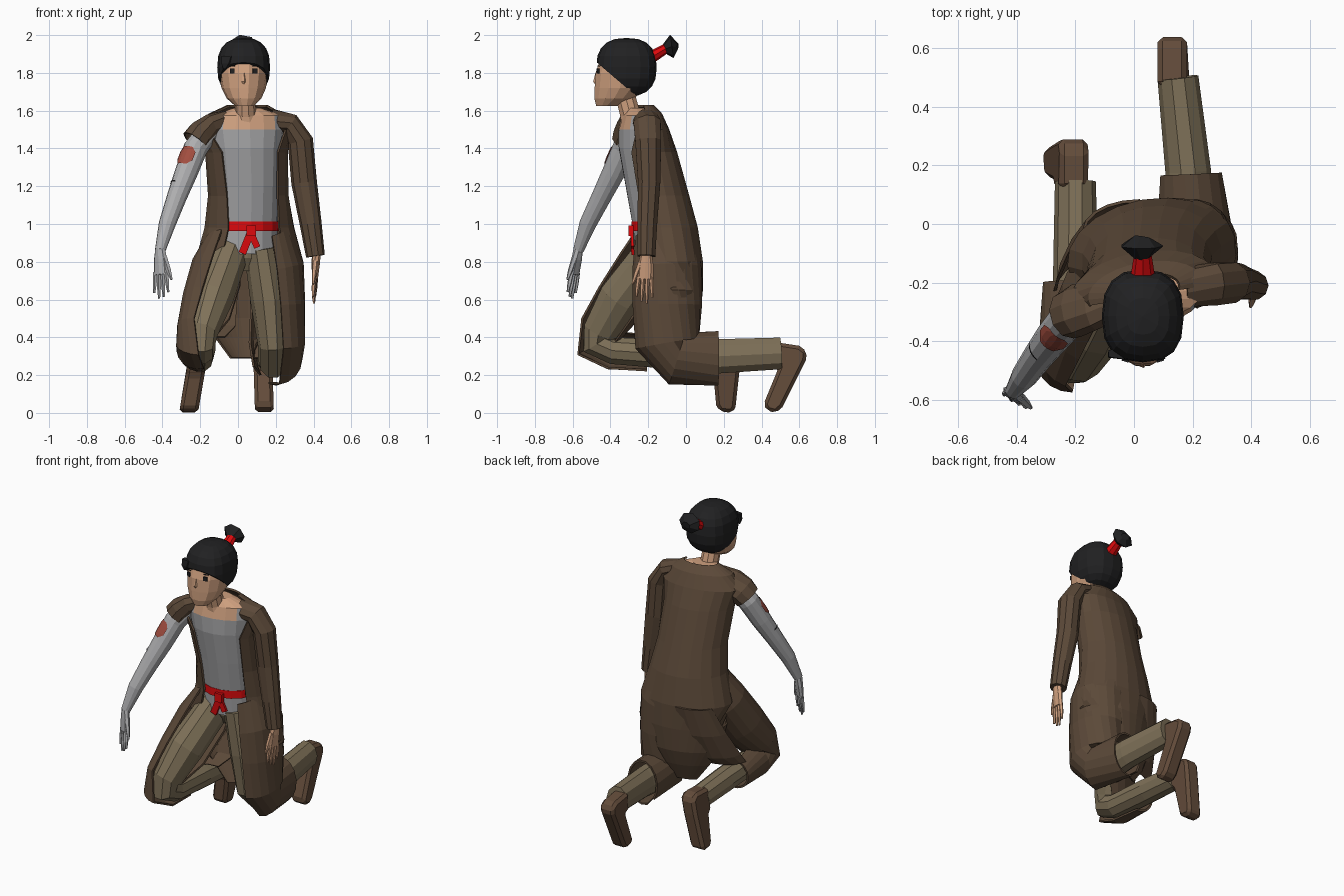
import bpy, bmesh, math
from mathutils import Vector, Matrix

COL = {
    "coat brown": (0.105, 0.066, 0.040), "boot brown": (0.125, 0.072, 0.043),
    "trouser khaki": (0.215, 0.168, 0.100), "skin": (0.62, 0.35, 0.21),
    "shirt grey": (0.39, 0.39, 0.40), "arm grey": (0.42, 0.42, 0.43),
    "sash red": (0.72, 0.003, 0.004), "hair black": (0.015, 0.015, 0.016),
    "patch red": (0.36, 0.075, 0.05),
}
MAT = {}
for k, c in COL.items():
    MAT[k] = bpy.data.materials.new(k)
    MAT[k].diffuse_color = (*c, 1)


def make(name, bm, *mats):
    bmesh.ops.recalc_face_normals(bm, faces=bm.faces)
    me = bpy.data.meshes.new(name)
    bm.to_mesh(me)
    bm.free()
    for m in mats:
        me.materials.append(MAT[m])
    ob = bpy.data.objects.new(name, me)
    bpy.context.collection.objects.link(ob)
    return ob


def loft(name, st, *mats, n=10, ref=(1, 0, 0), flat=False, cap=True, thick=0, rule=None):
    """Skin rings (x, y, z, ru, rv[, start angle, end angle]) along a path.
    Angle 0 = +x, 90 = front, 180 = -x, 270 = back for a path going down."""
    bm = bmesh.new()
    pts = [Vector(s[:3]) for s in st]
    arc = len(st[0]) > 5
    rings = []
    for i, s in enumerate(st):
        t = pts[min(i + 1, len(pts) - 1)] - pts[max(i - 1, 0)]
        t = Vector((0, 0, -1)) if flat else t.normalized()
        r = Vector(ref)
        u = (r - t * r.dot(t)).normalized()
        v = t.cross(u)
        a0, a1 = (s[5], s[6]) if arc else (0, 360)
        ring = []
        for k in range(n + 1 if arc else n):
            a = math.radians(a0 + (a1 - a0) * k / n)
            ring.append(bm.verts.new(pts[i] + u * s[3] * math.cos(a) + v * s[4] * math.sin(a)))
        rings.append(ring)
    m = len(rings[0])
    for A, B in zip(rings, rings[1:]):
        for k in range(n):
            j = (k + 1) % m
            bm.faces.new((A[k], A[j], B[j], B[k]))
    if cap and not arc:
        bm.faces.new(rings[0])
        bm.faces.new(rings[-1])
    if rule:
        for f in bm.faces:
            f.material_index = rule(f.calc_center_median())
    ob = make(name, bm, *mats)
    if thick:
        md = ob.modifiers.new("cloth thickness", 'SOLIDIFY')
        md.thickness = thick
        md.offset = 0
    return ob


def box(name, loc, size, mat, rot=(0, 0, 0)):
    bm = bmesh.new()
    bmesh.ops.create_cube(bm, size=1, matrix=Matrix.Diagonal((*size, 1)))
    ob = make(name, bm, mat)
    ob.location = loc
    ob.rotation_euler = rot
    return ob


def boot(name, prof, x_top, x_low, w):
    """Side profile (y, z) widened in x and leaned sideways."""
    bm = bmesh.new()
    L, R = [], []
    for y, z in prof:
        c = x_low + (x_top - x_low) * min(z / 0.33, 1)
        L.append(bm.verts.new((c - w, y, z)))
        R.append(bm.verts.new((c + w, y, z)))
    bm.faces.new(L)
    bm.faces.new(R[::-1])
    for i in range(len(prof)):
        j = (i + 1) % len(prof)
        bm.faces.new((L[i], R[i], R[j], L[j]))
    ob = make(name, bm, "boot brown")
    md = ob.modifiers.new("rounding", 'BEVEL')
    md.width = 0.018
    md.segments = 1


def hand(name, wrist, tip, side, mat, thumb):
    w, t, s = Vector(wrist), Vector(tip), Vector(side).normalized()
    ax = (t - w).normalized()
    kn = w.lerp(t, 0.52)
    loft(name + "_palm", [(*w, .028, .024), (*w.lerp(t, .22), .040, .022), (*kn, .044, .016)],
         mat, n=8, ref=s)
    for i, short in enumerate((.035, .01, 0, .03)):
        off = s * (i - 1.5) * thumb * -.022
        end = t + off * 1.3 - ax * short
        base = kn + off - ax * .01
        loft(f"{name}_finger_{i+1}", [(*base, .012, .013), (*base.lerp(end, .55), .011, .011),
             (*end, .006, .006)], mat, n=5, ref=s)
    b = w.lerp(t, .18) + s * thumb * .025
    e = w.lerp(t, .62) + s * thumb * .065
    loft(name + "_thumb", [(*b, .016, .016), (*b.lerp(e, .6), .014, .013), (*e, .006, .006)], mat, n=5, ref=s)


TW = (0.985, 0.17, 0)  # twisted shoulders

# torso: grey shirt with a skin neckline
loft("shirt_torso", [(.05, -.25, 1.615, .07, .055), (.05, -.25, 1.575, .19, .085),
     (.045, -.245, 1.50, .20, .11), (.045, -.23, 1.40, .185, .125), (.05, -.19, 1.20, .17, .13),
     (.045, -.14, .97, .165, .14), (.045, -.13, .84, .17, .14)], "shirt grey", "skin",
     n=16, ref=TW, flat=True,
     rule=lambda c: int(c.z > 1.58 or (c.z > 1.5 and abs(c.x - .06) < .13 and c.y < -.2)))
loft("sash", [(.045, -.142, 1.012, .171, .148), (.045, -.14, .962, .173, .15)], "sash red",
     n=16, ref=TW, flat=True)
box("sash_knot", (.07, -.292, .965), (.05, .026, .055), "sash red")
box("sash_tail_long", (.045, -.285, .90), (.04, .014, .12), "sash red", (0.05, math.radians(22), 0))
box("sash_tail_short", (.085, -.285, .915), (.034, .014, .085), "sash red", (0.05, math.radians(-24), 0))

# legs
loft("trouser_hips", [(.05, -.12, .90, .155, .13), (.05, -.11, .82, .16, .13), (.06, -.10, .75, .10, .10)],
     "trouser khaki", n=12, flat=True)
loft("right_trouser_leg", [(-.03, -.15, .87, .095, .11), (-.13, -.35, .61, .108, .115),
     (-.19, -.455, .43, .085, .095), (-.20, -.475, .37, .08, .085), (-.20, -.39, .33, .08, .075),
     (-.20, -.10, .31, .075, .08), (-.20, .145, .29, .07, .075)], "trouser khaki")
loft("left_trouser_leg", [(.125, -.15, .87, .095, .12), (.165, -.135, .60, .10, .13),
     (.185, -.12, .36, .08, .12), (.185, -.06, .29, .08, .11), (.185, .18, .30, .078, .095),
     (.15, .50, .315, .07, .088)], "trouser khaki")
boot("left_boot", [(.47, .375), (.60, .355), (.64, .325), (.635, .28), (.51, .03), (.475, 0),
     (.43, .012), (.41, .045), (.47, .19), (.49, .24), (.46, .26)], .13, .14, .05)
boot("right_boot", [(.12, .36), (.25, .365), (.29, .335), (.285, .24), (.262, .03), (.245, 0),
     (.18, .008), (.16, .04), (.145, .20), (.12, .23)], -.205, -.262, .05)

# coat: body open at the front, narrowing to the hem between the legs
body = [(1.625, .05, -.225, .105, .05, 70), (1.58, .04, -.225, .195, .09, 78),
        (1.50, .035, -.225, .25, .125, 56), (1.38, .045, -.205, .215, .15, 44),
        (1.15, .055, -.15, .21, .16, 40), (.98, .06, -.115, .235, .17, 35),
        (.80, .06, -.10, .285, .18, 38), (.65, .08, -.09, .27, .17, 80),
        (.50, .08, -.09, .25, .155, 100), (.40, .07, -.09, .20, .12, 115), (.29, .06, -.08, .12, .06, 130)]
loft("coat_body", [(x, y, z, a, b, 90 + o, 450 - o) for z, x, y, a, b, o in body], "coat brown",
     n=16, ref=TW, flat=True, thick=.012)
# coat skirts draped over each thigh and round the knees
loft("coat_right_skirt", [(-.03, -.14, .93, .12, .13, 112, 290), (-.08, -.24, .76, .165, .14, 108, 305),
     (-.14, -.36, .58, .155, .135, 108, 310), (-.20, -.455, .44, .12, .115, 106, 300),
     (-.205, -.475, .36, .118, .108, 92, 290), (-.205, -.40, .335, .115, .10, 78, 275),
     (-.205, -.20, .32, .10, .095, 85, 250)], "coat brown", n=10, thick=.012)
# cloth stretched from the seat to the right thigh
loft("coat_right_web", [(.02, -.02, .80, .19, .10, 180, 270), (-.02, -.10, .62, .20, .14, 180, 275),
     (-.05, -.19, .46, .21, .16, 180, 280), (-.07, -.23, .40, .20, .13, 180, 270)], "coat brown",
     n=5, flat=True, thick=.01)
loft("coat_left_skirt", [(.13, -.11, .93, .15, .16, 70, -130), (.185, -.10, .76, .16, .18, 82, -140),
     (.20, -.10, .57, .15, .18, 80, -150), (.205, -.10, .37, .145, .17, 76, -170),
     (.205, -.05, .29, .13, .14, 84, -200), (.195, .17, .29, .10, .14, 110, -220)],
     "coat brown", n=14, thick=.012)
# sleeves
loft("coat_left_sleeve", [(.17, -.215, 1.555, .055, .07), (.275, -.205, 1.53, .058, .075),
     (.33, -.20, 1.44, .068, .072), (.35, -.195, 1.22, .068, .062), (.385, -.205, 1.0, .058, .055),
     (.41, -.21, .83, .05, .05)], "coat brown")
loft("coat_right_sleeve", [(-.06, -.26, 1.54, .05, .07), (-.14, -.28, 1.515, .058, .085),
     (-.195, -.295, 1.475, .072, .088), (-.225, -.31, 1.435, .074, .08)], "coat brown", cap=False, thick=.01)

# grey right arm with a red patch and a dark joint mark
loft("grey_arm", [(-.15, -.28, 1.50, .06, .06), (-.225, -.325, 1.40, .065, .065),
     (-.275, -.385, 1.27, .061, .06), (-.325, -.45, 1.14, .053, .052), (-.375, -.52, 1.0, .045, .045),
     (-.412, -.57, .86, .028, .028)], "arm grey", n=12)
loft("arm_patch", [(-.233, -.336, 1.375, .069, .069, 95, 150), (-.242, -.346, 1.355, .069, .069, 75, 172),
     (-.258, -.365, 1.315, .068, .068, 75, 172), (-.267, -.376, 1.29, .066, .066, 98, 150)],
     "patch red", n=5)
loft("arm_mark", [(-.300, -.418, 1.205, .060, .060, 125, 185), (-.303, -.421, 1.197, .060, .060, 120, 190)],
     "hair black", n=4)
hand("grey_hand", (-.412, -.57, .87), (-.405, -.61, .605), (.85, -.5, 0), "arm grey", 1)
hand("left_hand", (.415, -.21, .85), (.40, -.222, .58), (.12, 1, 0), "skin", -1)

# neck and face
loft("neck", [(.035, -.33, 1.71, .054, .054), (.04, -.295, 1.58, .056, .056), (.045, -.28, 1.52, .08, .065)],
     "skin", n=10)
loft("face", [(.03, -.315, 1.92, .10, .11), (.03, -.32, 1.87, .128, .138), (.03, -.335, 1.80, .130, .147),
     (.03, -.35, 1.72, .118, .137), (.032, -.38, 1.665, .092, .108), (.035, -.42, 1.625, .05, .057)],
     "skin", n=14, flat=True)
loft("nose", [(.03, -.472, 1.80, .008, .008), (.03, -.478, 1.755, .013, .014), (.03, -.474, 1.742, .01, .01)],
     "skin", n=5, flat=True)
for s, side in ((-1, "right"), (1, "left")):
    box(side + "_eye", (.03 + s * .06, -.466, 1.81), (.024, .008, .026), "hair black", (0, 0, s * .3))
    box(side + "_brow", (.03 + s * .062, -.462, 1.836), (.03, .006, .005), "hair black", (0, 0, s * .3))

# hair: squarish dome cut along the hairline
bm = bmesh.new()
bmesh.ops.create_uvsphere(bm, u_segments=16, v_segments=10, radius=1)
sq = lambda c: math.copysign(abs(c) ** .8, c)
for v in bm.verts:
    v.co = Vector((.03 + .14 * sq(v.co.x), -.315 + .16 * sq(v.co.y), 1.83 + .155 * sq(v.co.z)))
cut = bmesh.ops.bisect_plane(bm, geom=bm.verts[:] + bm.edges[:] + bm.faces[:], plane_co=(0, -.46, 1.845),
                             plane_no=(0, .65, .76), clear_inner=True)
bmesh.ops.contextual_create(bm, geom=[e for e in cut["geom_cut"] if isinstance(e, bmesh.types.BMEdge)])
make("hair", bm, "hair black")
loft("fringe_lock", [(-.05, -.442, 1.89, .045, .02), (-.06, -.448, 1.85, .035, .014),
     (-.07, -.446, 1.82, .01, .006)], "hair black", n=5, flat=True)
loft("hair_band", [(.03, -.18, 1.885, .042, .032), (.03, -.105, 1.93, .03, .026)], "sash red", n=8)
loft("hair_tuft", [(.03, -.112, 1.925, .03, .028), (.025, -.075, 1.940, .076, .064), (.03, -.045, 1.935, .03, .02)],
     "hair black", n=7)
